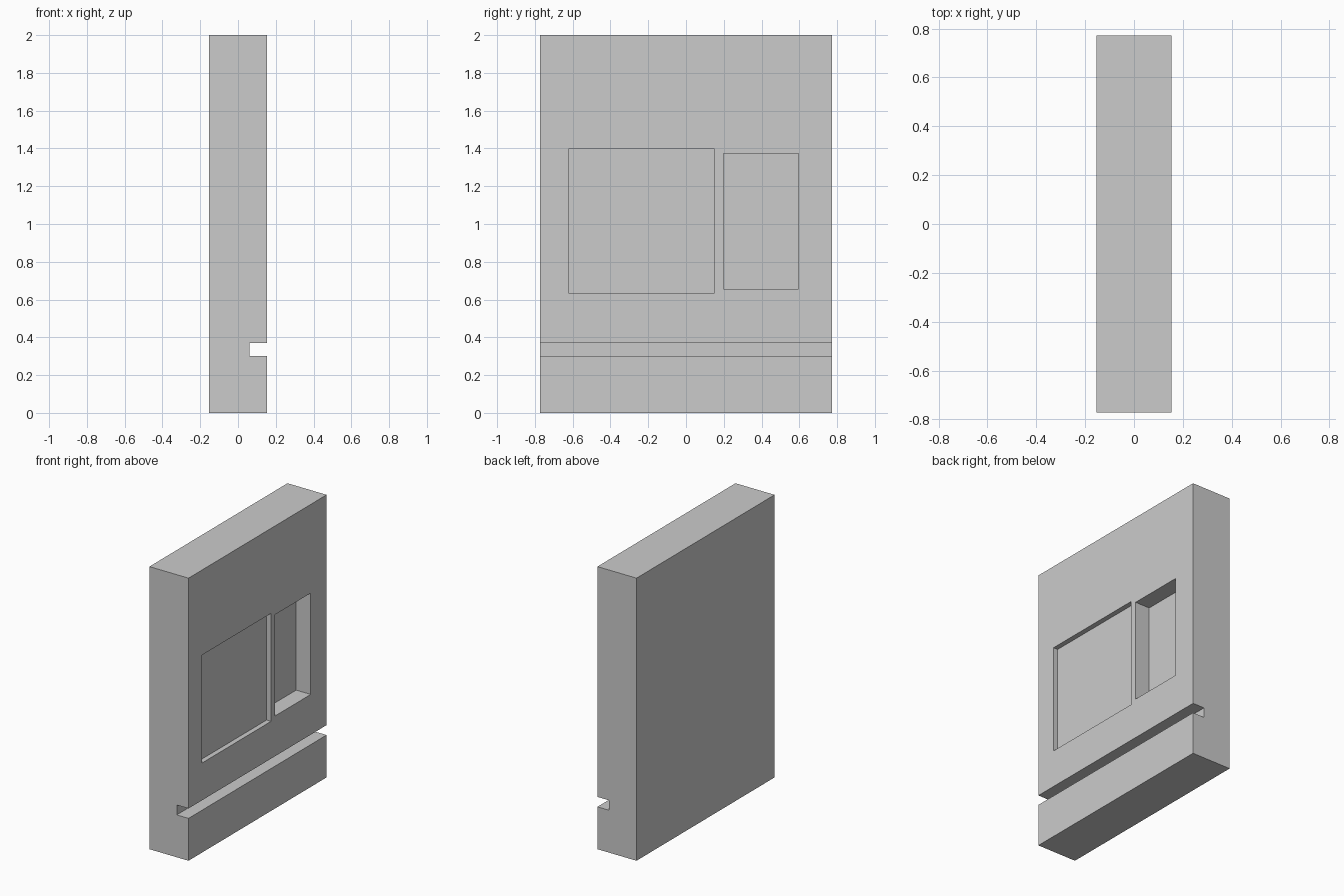
import bpy

if "Cube" in bpy.data.objects:
    bpy.data.objects.remove(bpy.data.objects["Cube"])

FACE_X = 0.153   # front face of the panel
HALF_Y = 0.772
HEIGHT = 2.0


def box(name, x, y, z):
    """Axis-aligned box from (min, max) ranges."""
    bpy.ops.mesh.primitive_cube_add(size=1)
    ob = bpy.context.object
    ob.name = name
    for v in ob.data.vertices:
        v.co = [r[0] + (c + 0.5) * (r[1] - r[0]) for c, r in zip(v.co, (x, y, z))]
    return ob


# Main slab
panel = box("panel", (-FACE_X, FACE_X), (-HALF_Y, HALF_Y), (0, HEIGHT))

# Recesses cut into the +x face: name, depth, y range, z range
recesses = [
    ("wide_recess", 0.035, (-0.622, 0.151), (0.634, 1.398)),
    ("narrow_recess", 0.114, (0.198, 0.595), (0.655, 1.372)),
    ("lower_groove", 0.092, (-HALF_Y - 0.1, HALF_Y + 0.1), (0.30, 0.37)),
]
for name, depth, y, z in recesses:
    cutter = box(name + "_cutter", (FACE_X - depth, FACE_X + 0.1), y, z)
    mod = panel.modifiers.new(name, 'BOOLEAN')
    mod.operation = 'DIFFERENCE'
    mod.solver = 'EXACT'
    mod.object = cutter
    cutter.hide_render = True
    cutter.display_type = 'WIRE'
